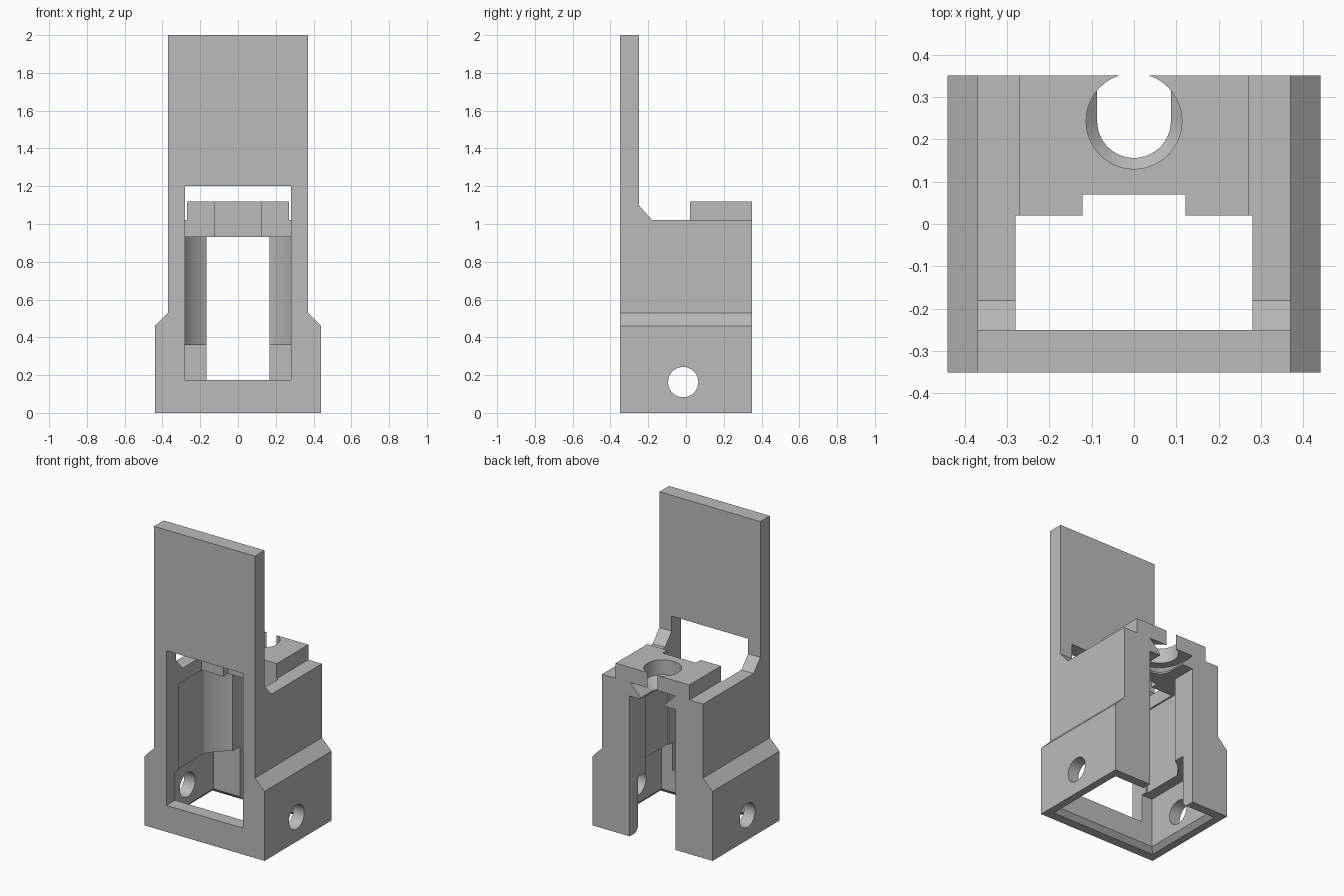
import bpy, bmesh, math
from mathutils import Vector

if "Cube" in bpy.data.objects:
    bpy.data.objects.remove(bpy.data.objects["Cube"], do_unlink=True)

grey = bpy.data.materials.new("plain grey")
grey.use_nodes = True
COLOUR = (0.5, 0.5, 0.5, 1)
grey.diffuse_color = COLOUR
grey.node_tree.nodes["Principled BSDF"].inputs["Base Color"].default_value = COLOUR


def add_object(name, bm):
    bmesh.ops.recalc_face_normals(bm, faces=bm.faces)
    mesh = bpy.data.meshes.new(name)
    bm.to_mesh(mesh)
    bm.free()
    mesh.materials.append(grey)
    obj = bpy.data.objects.new(name, mesh)
    bpy.context.collection.objects.link(obj)
    return obj


def prism(name, points, axis, low, high):
    """Extrude a closed 2D profile along x, y or z."""
    place = {"x": lambda a, b, t: (t, a, b),
             "y": lambda a, b, t: (a, t, b),
             "z": lambda a, b, t: (a, b, t)}[axis]
    bm = bmesh.new()
    face = bm.faces.new([bm.verts.new(place(a, b, low)) for a, b in points])
    made = bmesh.ops.extrude_face_region(bm, geom=[face])["geom"]
    shift = Vector(place(0, 0, high - low))
    bmesh.ops.translate(bm, vec=shift, verts=[v for v in made if isinstance(v, bmesh.types.BMVert)])
    return add_object(name, bm)


def rect(half, low, high):
    return [(-half, low), (half, low), (half, high), (-half, high)]


def box(name, half, y0, y1, z0, z1):
    return prism(name, rect(half, y0, y1), "z", z0, z1)


def circle(cx, cy, r, n=64):
    return [(cx + r * math.cos(math.tau * i / n), cy + r * math.sin(math.tau * i / n)) for i in range(n)]


def loft(name, low, z0, high, z1):
    """Convex solid between two outlines at two heights."""
    bm = bmesh.new()
    for outline, z in ((low, z0), (high, z1)):
        for x, y in outline:
            bm.verts.new((x, y, z))
    bmesh.ops.convex_hull(bm, input=bm.verts)
    bmesh.ops.dissolve_limit(bm, angle_limit=0.001, verts=bm.verts, edges=bm.edges)
    return add_object(name, bm)


def combine(target, tool, operation):
    mod = target.modifiers.new(tool.name, "BOOLEAN")
    mod.operation, mod.solver, mod.object = operation, "EXACT", tool
    bpy.context.view_layer.objects.active = target
    bpy.ops.object.modifier_apply(modifier=mod.name)
    bpy.data.objects.remove(tool, do_unlink=True)


# Housing and upright plate: front outline crossed with side outline
right = [(0.44, 0), (0.44, 0.46), (0.37, 0.53), (0.37, 2)]
outline = right + [(-x, z) for x, z in reversed(right)]
side = [(-0.35, 0), (0.35, 0), (0.35, 1.02), (-0.18, 1.02), (-0.25, 1.1), (-0.25, 2), (-0.35, 2)]
housing = prism("mount_housing", outline, "y", -0.35, 0.35)
combine(housing, prism("side_profile", side, "x", -0.6, 0.6), "INTERSECT")

# Raised clamp block on top
combine(housing, box("clamp_block", 0.27, 0.0, 0.35, 0.97, 1.12), "UNION")

# U-shaped mounting slot, open at the back
CY = 0.243


def u_shape(r):
    n = 32
    arc = [(r * math.cos(math.pi * i / n), CY - r * math.sin(math.pi * i / n)) for i in range(n + 1)]
    return arc + [(-r, 0.5), (r, 0.5)]


# Upper cavity with a curved back wall
R, C, W = 0.33, -0.1, 0.29
end = math.acos(W / R)
steps = 32
curve = [end + (math.pi - 2 * end) * i / steps for i in range(steps + 1)]
cavity = [(-W, -0.22), (W, -0.22)] + [(R * math.cos(a), C + R * math.sin(a)) for a in curve]

cutters = [
    box("front_window", 0.28, -0.5, 0.02, 0.175, 1.2),
    box("block_notch", 0.122, -0.1, 0.07, 0.85, 1.3),
    prism("upper_cavity", cavity, "z", 0.3, 0.93),
    box("lower_cavity", 0.36, -0.26, 0.26, -0.1, 0.36),
    loft("rim_chamfer", rect(0.4, -0.3, 0.3), -0.01, rect(0.36, -0.26, 0.26), 0.03),
    box("back_slot", 0.168, 0.0, 0.5, -0.1, 0.93),
    prism("neck_slot", u_shape(0.087), "z", 0.9, 0.96),
    loft("groove", u_shape(0.087), 0.94, u_shape(0.167), 1.02),
    prism("top_bore", circle(0, CY, 0.113), "z", 1.0, 1.3),
    prism("side_holes", circle(-0.015, 0.163, 0.08), "x", -0.7, 0.7),
]
for cutter in cutters:
    combine(housing, cutter, "DIFFERENCE")

# Smooth the bores, keep edges crisp
bpy.ops.object.select_all(action="DESELECT")
housing.select_set(True)
bpy.context.view_layer.objects.active = housing
bpy.ops.object.shade_smooth_by_angle(angle=math.radians(30))
